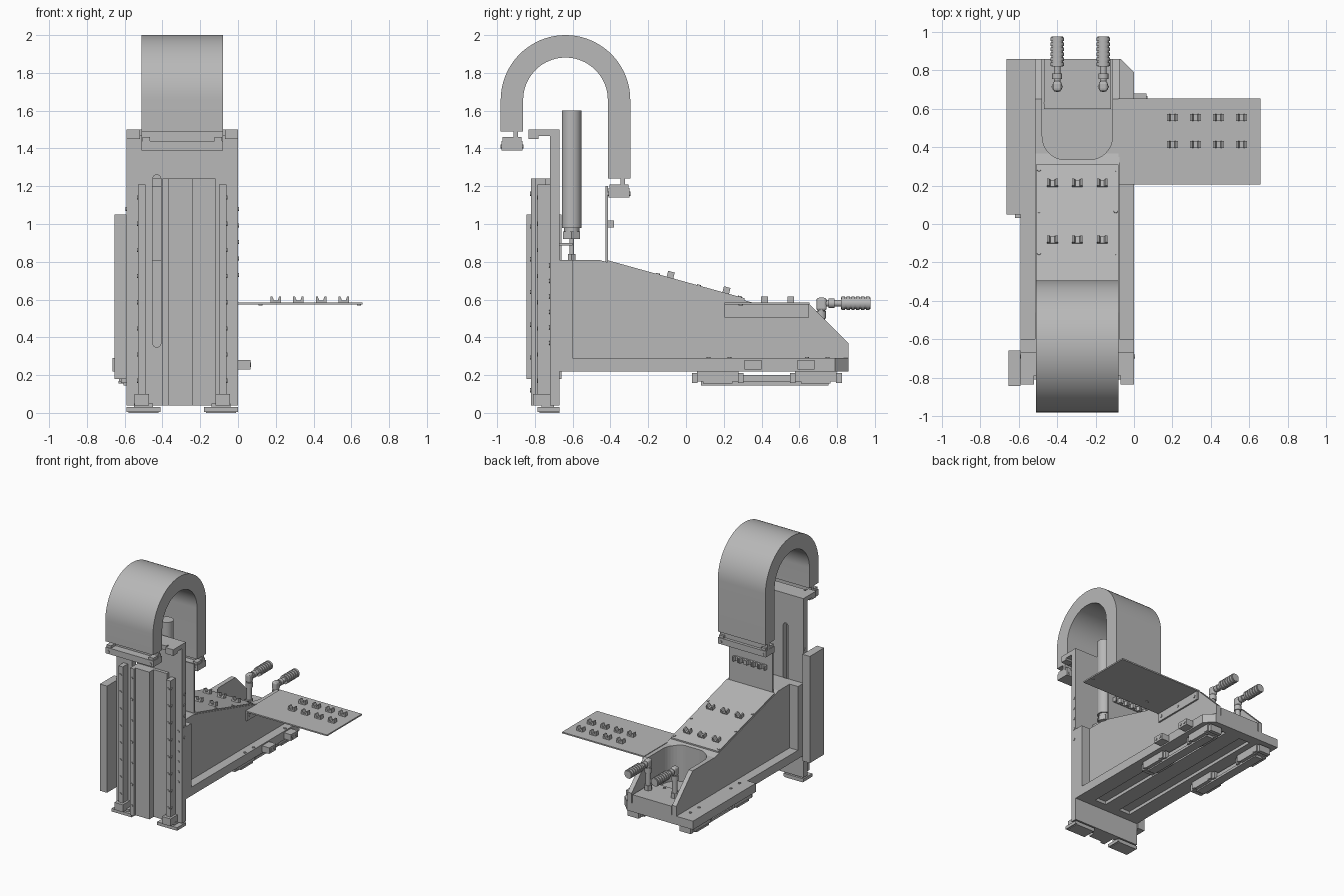
import bpy, bmesh, math
from mathutils import Matrix, Vector

cube = bpy.data.objects.get("Cube")
if cube:
    bpy.data.objects.remove(cube, do_unlink=True)

shade = (.48, .48, .48, 1)
grey = bpy.data.materials.new("machine grey")
grey.use_nodes = True
grey.diffuse_color = shade
grey.node_tree.nodes["Principled BSDF"].inputs["Base Color"].default_value = shade


def span(middle, half):
    return (middle - half, middle + half)


def spread(first, last, count):
    return [first + (last - first) * i / (count - 1) for i in range(count)]


def prism(name, outline, depth, axis, smooth=False):
    """Extrude a flat outline between two positions along one axis."""
    place = {'x': lambda p, t: (t, p[0], p[1]),
             'y': lambda p, t: (p[0], t, p[1]),
             'z': lambda p, t: (p[0], p[1], t)}[axis]
    bm = bmesh.new()
    near, far = [[bm.verts.new(place(p, t)) for p in outline] for t in depth]
    bm.faces.new(near)
    bm.faces.new(far)
    for i in range(len(outline)):
        bm.faces.new((near[i - 1], near[i], far[i], far[i - 1]))
    bmesh.ops.recalc_face_normals(bm, faces=bm.faces[:])
    mesh = bpy.data.meshes.new(name)
    bm.to_mesh(mesh)
    bm.free()
    mesh.materials.append(grey)
    obj = bpy.data.objects.new(name, mesh)
    bpy.context.collection.objects.link(obj)
    if smooth:
        bpy.ops.object.select_all(action='DESELECT')
        obj.select_set(True)
        bpy.context.view_layer.objects.active = obj
        bpy.ops.object.shade_smooth_by_angle(angle=math.radians(35))
    return obj


def block(name, x, y, z):
    return prism(name, [(x[0], y[0]), (x[1], y[0]), (x[1], y[1]), (x[0], y[1])], z, 'z')


def arc(centre, radius, start, end, steps=8):
    return [(centre[0] + radius * math.cos(math.radians(a)),
             centre[1] + radius * math.sin(math.radians(a)))
            for a in spread(start, end, steps + 1)]


def rod(name, centre, radius, depth, axis='z', sides=24):
    """Cylinder along an axis, centred on the two other coordinates."""
    ring = arc(centre, radius, 0, 360, sides)[:-1]
    return prism(name, ring, depth, axis, sides > 6)


def bolt(name, centre, at, axis):
    """Small round bolt head standing proud of a surface."""
    return rod(name, centre, .011, span(at, .005), axis, sides=12)


def cut(target, cutter):
    mod = target.modifiers.new("cut", 'BOOLEAN')
    mod.operation, mod.solver, mod.object = 'DIFFERENCE', 'EXACT', cutter
    cutter.hide_render = True
    cutter.hide_set(True)


def set_on(obj, position, tilt):
    obj.matrix_world = Matrix.Translation(position) @ Matrix.Rotation(tilt, 4, 'X')


def clip(position, tilt=0):
    """Cable clip: notched block standing on a surface."""
    wide, tall, notch = .028, .032, .01
    half = [(wide, 0), (wide, tall), (wide - notch, tall), (notch, notch)]
    outline = half + [(-x, z) for x, z in reversed(half)]
    set_on(prism("cable_clip", outline, span(0, .018), 'y'), position, tilt)


# Shared positions
MIDDLE = -.295
SIDES = (-1, 1)
WIDTH = span(MIDDLE, .295)
CHAIN = span(MIDDLE, .215)
FRONT, BACK, FLANGE = -.72, -.67, -.6
FLOOR, LEDGE, TABLE, SHOULDER = .22, .29, .58, .81

# Vertical column plate with two slots
column = block("column_plate", WIDTH, (FRONT, BACK), (.04, 1.48))
for x, top in ((-.43, 1.26), (-.16, .79)):
    radius, low = .022, .37
    outline = arc((x, top - radius), radius, 0, 180) + arc((x, low), radius, 180, 360)
    cut(column, prism("slot_cutter", outline, (-1, 0), 'y'))
block("column_top_bracket", WIDTH, (-.79, BACK), (1.465, 1.5))
block("column_top_lip", CHAIN, (-.81, -.78), (1.465, 1.5))

# Parts repeated on both sides of the column: lugs, feet, rails
for side in SIDES:
    block("column_top_lug", span(MIDDLE + side * .26, .035), (-.835, -.78), (1.45, 1.5))
    foot = MIDDLE + side * .205
    block("foot_pad", span(foot, .09), (-.785, BACK), (.005, .03))
    block("foot_sole", span(foot, .08), (-.775, BACK), (0, .005))
    block("foot_stem", span(foot, .05), (-.765, -.7), (.03, .05))
    rail = MIDDLE + side * .215
    block("guide_rail", span(rail, .02), (-.785, FRONT), (.08, 1.21))
    block("rail_stop", span(rail, .038), (-.81, FRONT), (.04, .1))
    for z in spread(.17, 1.14, 8):
        bolt("rail_bolt", (rail, z), -.785, 'y')
        bolt("rail_side_bolt", (-.765, z), rail + side * .02, 'x')
    for z in spread(.37, .78, 6):
        bolt("plate_screw", (MIDDLE + side * .26, z), FRONT, 'y')
    for z in spread(.73, 1.08, 5):
        bolt("edge_screw", (-.69, z), WIDTH[side > 0], 'x')

# Central drive housing and the box on the column's flank
block("drive_housing", (-.37, -.24), (-.8, FRONT), (.04, 1.24))
block("drive_strip", (-.4, -.365), (-.82, FRONT), (.04, 1.24))
block("drive_cover", (-.24, -.12), (-.745, FRONT), (.04, 1.24))
for z in spread(.12, 1.16, 7):
    bolt("drive_bolt", (-.385, z), -.82, 'y')
block("side_housing", (-.655, WIDTH[0]), (-.845, -.66), (.18, 1.05))

# Flexible cable chain: an arch with two hanging ends, each in a clamp
hub, outer, inner = (-.638, 1.657), .343, .224
LONG_END, SHORT_END = 1.49, 1.24
arch = ([(hub[0] - outer, LONG_END)] + arc(hub, outer, 180, 0, 40)
        + [(hub[0] + outer, SHORT_END), (hub[0] + inner, SHORT_END)]
        + arc(hub, inner, 0, 180, 40) + [(hub[0] - inner, LONG_END)])
prism("cable_chain", arch, CHAIN, 'x', smooth=True)
for side, end in zip(SIDES, (LONG_END, SHORT_END)):
    y = hub[0] + side * (outer + inner) / 2
    block("chain_clamp", CHAIN, span(y, .055), (end - .1, end - .05))
    block("chain_link", CHAIN, span(y + .02, .012), (end - .05, end))
    for edge in SIDES:
        x = MIDDLE + edge * .19
        block("clamp_ear", span(x, .02), span(y, .05), (end - .06, end - .03))
        for face in span(y, .055):
            bolt("clamp_bolt", (x, end - .08), face, 'y')

# Pneumatic cylinder behind the column
axle = (-.22, -.605)
rod("cylinder_body", axle, .052, (.98, 1.6))
rod("cylinder_collar", axle, .04, (.94, 1))
rod("cylinder_nut", axle, .052, (.92, .96), sides=6)
rod("piston_rod", axle, .013, (.8, .92))
rod("rod_foot", axle, .024, (.8, .84), sides=6)
block("cylinder_mount", span(axle[0], .06), (BACK, FLANGE), (.885, .9))

# Arm: base plate, back flange and tapering body with a rounded pocket
left, right, wing, rear, chamfer = WIDTH[0], WIDTH[1], -.665, .86, .07
base = prism("arm_base", [(left, BACK), (right, BACK), (right, rear - chamfer),
                          (right - chamfer, rear), (wing, rear), (wing, .05),
                          (left, .05)], (FLOOR, LEDGE), 'z')
for side in SIDES:
    groove = span(MIDDLE + side * .115, .05)
    cut(base, block("groove_cutter", groove, (FLANGE, .78), (.1, .245)))
block("arm_back_flange", WIDTH, (BACK, FLANGE), (FLOOR, SHOULDER))
body = prism("arm_body", [(FLANGE, .25), (rear, .25), (rear, .37), (.65, TABLE), (.367, TABLE),
                          (-.46, SHOULDER), (FLANGE, SHOULDER)], span(MIDDLE, .22), 'x')
corner, reach = .12, .063
pocket = (arc((MIDDLE - reach, .455), corner, 180, 270)
          + arc((MIDDLE + reach, .455), corner, 270, 360)
          + [(MIDDLE + reach + corner, 1), (MIDDLE - reach - corner, 1)])
cut(body, prism("pocket_cutter", pocket, (LEDGE, 1), 'z'))

# Sloping cover plate with its clips and screws
slope = .277
tilt = -math.atan(slope)


def cover_height(y):
    return .693 - y * slope


ends = (-.415, .31)
prism("slope_cover", [(y, cover_height(y)) for y in ends]
      + [(y, cover_height(y) - .012) for y in reversed(ends)], CHAIN, 'x')
for y in (-.085, .21):
    for x in spread(-.425, -.165, 3):
        clip((x, y, cover_height(y)), tilt)
for y in spread(-.15, .285, 3):
    for x in span(MIDDLE, .2):
        set_on(bolt("cover_screw", (0, 0), 0, 'z'), (x, y, cover_height(y)), tilt)
for y in (.12, .23, .64, .75):
    for x in (-.565, -.022):
        bolt("base_screw", (x, y), LEDGE, 'z')

# Upright cable plate under the chain's inner end
block("cable_plate", span(MIDDLE, .195), (-.425, -.414), (.79, 1.2))
for x in spread(-.415, -.175, 5):
    clip((x, -.414, 1), -math.pi / 2)

# Pocket plate and two hose connectors
block("pocket_plate", span(MIDDLE, .175), (FLANGE * -1, rear), (LEDGE, .36))
for x in spread(-.46, -.14, 4):
    bolt("pocket_screw", (x, .63), .36, 'z')
for x in (-.4, -.16):
    foot, nozzle = (x, .715), (x, TABLE)
    rod("connector_stem", foot, .02, (.35, TABLE))
    rod("connector_base", foot, .03, (.36, .4), sides=6)
    rod("elbow_collar", foot, .027, (.5, .54))
    elbow = block("elbow", span(x, .023), (.69, .745), (.54, .61))
    bevel = elbow.modifiers.new("round", 'BEVEL')
    bevel.width, bevel.segments = .015, 3
    rod("connector_neck", nozzle, .018, (.74, .83), 'y')
    rod("connector_ring", nozzle, .026, (.755, .785), 'y')
    rod("connector_grip", nozzle, .03, (.82, .978), 'y')
    for y in spread(.832, .962, 6):
        rod("grip_rib", nozzle, .036, span(y, .009), 'y')

# Side table with bracket and cable clips
block("side_table", (-.08, .66), (.205, .655), (TABLE - .006, TABLE + .005))
block("table_bracket", (-.078, -.062), (.205, .65), (.505, TABLE))
for y in spread(.24, .62, 3):
    bolt("bracket_bolt", (y, .54), -.062, 'x')
for x in spread(.2, .56, 4):
    for y in (.415, .555):
        clip((x, y, TABLE + .005))
for x in (.12, .64):
    bolt("table_screw", (x, LEDGE), TABLE - .006, 'z')

# Side stops on the arm's flank
for y in (.355, .635):
    block("side_stop", (-.01, .065), span(y, .045), (.23, .28))
    for hole in span(y, .022):
        bolt("stop_bolt", (hole, .255), .065, 'x')

# Linear guides under the arm
for side in SIDES:
    x = MIDDLE - .04 + side * .235
    block("lower_rail", span(x, .025), (.06, .8), (.165, .2))
    block("lower_rail_foot", span(x, .035), (.08, .755), (.145, .165))
    for y in (.168, .688):
        block("carriage", span(x, .06), span(y, .11), (.165, FLOOR))
        for cap in span(y, .122):
            block("carriage_cap", span(x, .05), span(cap, .015), (.158, .212))
        for flank in span(x, .045):
            block("carriage_wing", span(flank, .018), span(y, .078), (.155, .17))
